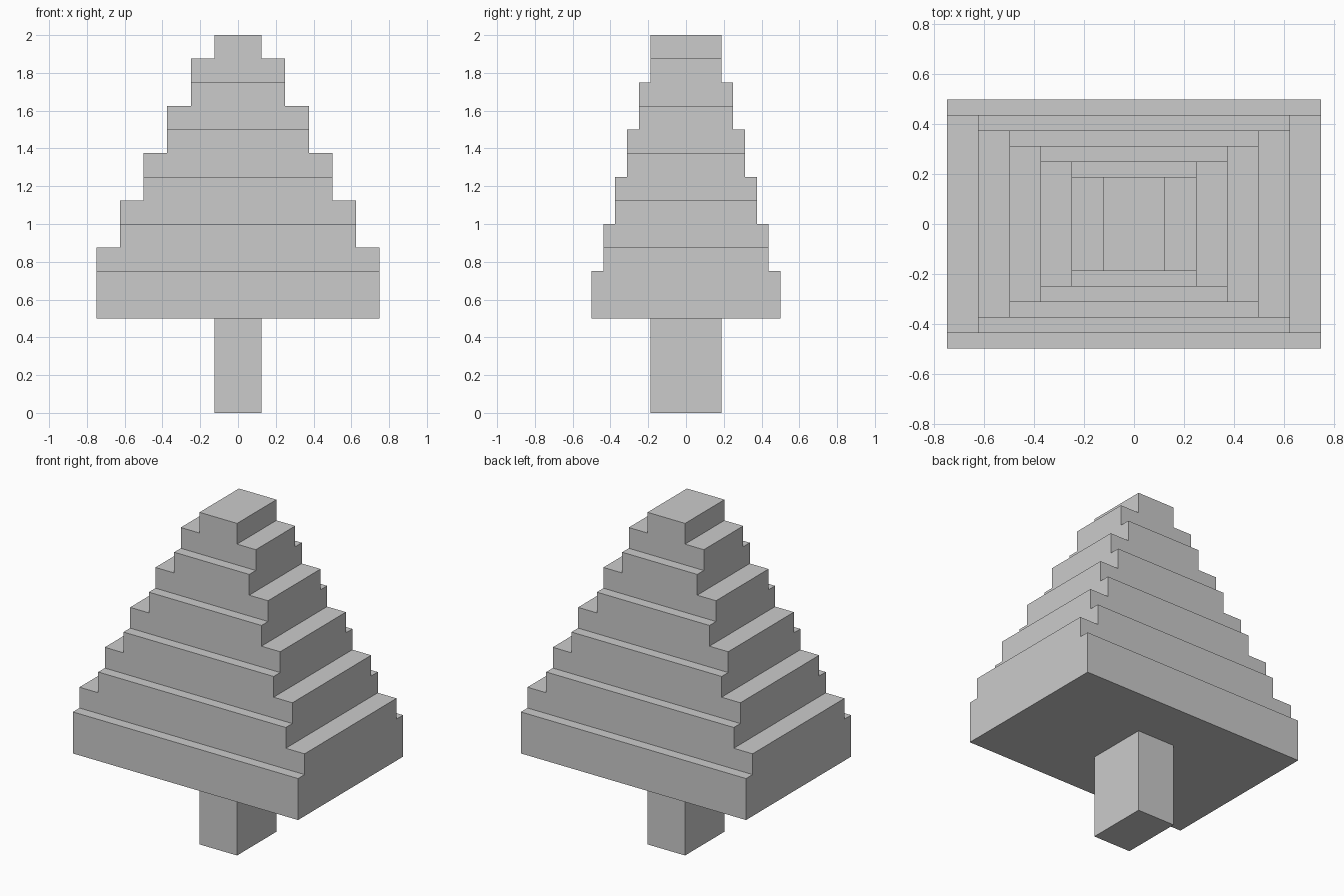
import bpy, bmesh

if "Cube" in bpy.data.objects:
    bpy.data.objects.remove(bpy.data.objects["Cube"])

BASE, TOP, STEPS = 0.5, 2.0, 6


def make_object(name, bm):
    bmesh.ops.recalc_face_normals(bm, faces=bm.faces)
    mesh = bpy.data.meshes.new(name)
    bm.to_mesh(mesh)
    bm.free()
    obj = bpy.data.objects.new(name, mesh)
    bpy.context.collection.objects.link(obj)
    return obj


def stepped_profile(half, shrink, first_top, bottom, top):
    """Right half of a stepped outline, mirrored into a closed loop."""
    right, z = [], bottom
    for i in range(STEPS):
        w = half - i * shrink
        z_end = top if i == STEPS - 1 else first_top + i * 0.25
        right += [(w, z), (w, z_end)]
        z = z_end
    return right + [(-w, z) for w, z in reversed(right)]


def extrude_profile(name, profile, axis, depth):
    """Extrude an outline symmetrically along the x or y axis."""
    bm = bmesh.new()
    place = (lambda w, z: (w, -depth, z)) if axis == 'Y' else (lambda w, z: (-depth, w, z))
    face = bm.faces.new([bm.verts.new(place(w, z)) for w, z in profile])
    ext = bmesh.ops.extrude_face_region(bm, geom=[face])
    verts = [g for g in ext["geom"] if isinstance(g, bmesh.types.BMVert)]
    vec = (0, 2 * depth, 0) if axis == 'Y' else (2 * depth, 0, 0)
    bmesh.ops.translate(bm, verts=verts, vec=vec)
    return make_object(name, bm)


# Foliage: front outline intersected with the side outline
foliage = extrude_profile(
    "foliage", stepped_profile(0.75, 0.125, 0.875, BASE, TOP), 'Y', 0.5)
cutter = extrude_profile(
    "side_cutter", stepped_profile(0.5, 0.0625, 0.75, BASE - 0.2, TOP + 0.2), 'X', 1.0)
cutter.hide_render = True

mod = foliage.modifiers.new("side_steps", 'BOOLEAN')
mod.operation = 'INTERSECT'
mod.solver = 'EXACT'
mod.object = cutter
bpy.context.view_layer.objects.active = foliage
bpy.ops.object.modifier_apply(modifier=mod.name)
bpy.data.objects.remove(cutter)

# Trunk
bm = bmesh.new()
bmesh.ops.create_cube(bm, size=1)
bmesh.ops.scale(bm, verts=bm.verts, vec=(0.25, 0.375, BASE))
bmesh.ops.translate(bm, verts=bm.verts, vec=(0, 0, BASE / 2))
make_object("trunk", bm)
